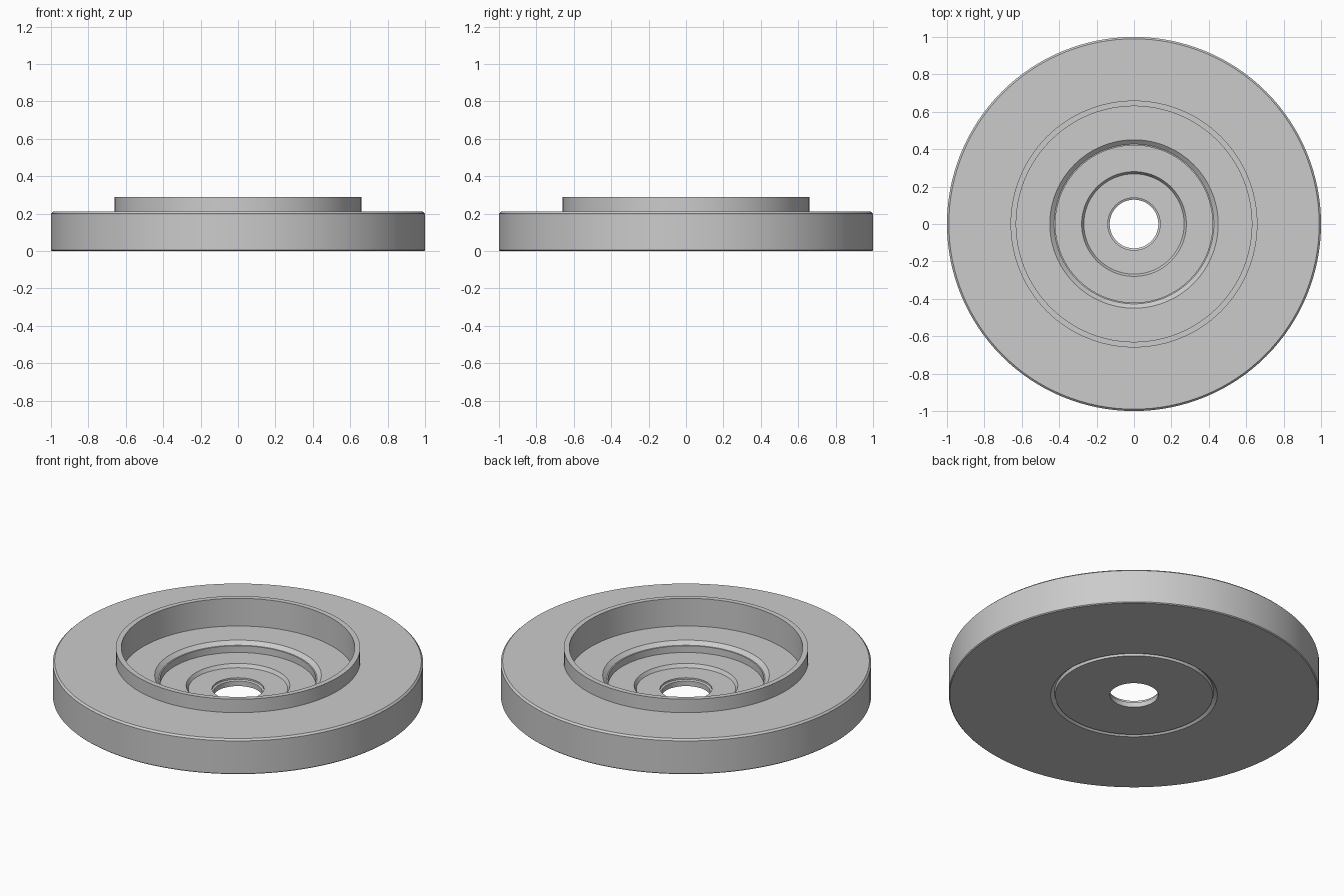
import bpy
import bmesh
import math

cube = bpy.data.objects.get("Cube")
if cube:
    bpy.data.objects.remove(cube, do_unlink=True)

SEGMENTS = 128

# Single plain grey
grey = bpy.data.materials.new("machined grey")
grey.use_nodes = True
colour = (0.6, 0.6, 0.6, 1)
grey.diffuse_color = colour
grey.node_tree.nodes["Principled BSDF"].inputs["Base Color"].default_value = colour


def lathe(name, profile):
    """Turn a closed (radius, height) profile around the z axis."""
    bm = bmesh.new()
    verts = [bm.verts.new((r, 0, z)) for r, z in profile]
    edges = [bm.edges.new((v, verts[(i + 1) % len(verts)]))
             for i, v in enumerate(verts)]
    bmesh.ops.spin(bm, geom=verts + edges, cent=(0, 0, 0), axis=(0, 0, 1),
                   angle=math.tau, steps=SEGMENTS, use_merge=True)
    bmesh.ops.remove_doubles(bm, verts=bm.verts[:], dist=0.0001)
    bmesh.ops.recalc_face_normals(bm, faces=bm.faces[:])
    mesh = bpy.data.meshes.new(name)
    bm.to_mesh(mesh)
    bm.free()
    mesh.materials.append(grey)
    obj = bpy.data.objects.new(name, mesh)
    bpy.context.collection.objects.link(obj)
    bpy.ops.object.select_all(action="DESELECT")
    obj.select_set(True)
    bpy.context.view_layer.objects.active = obj
    bpy.ops.object.shade_smooth_by_angle(angle=math.radians(25))
    return obj


# Underside, outer wall, raised collar, stepped recess and centre bore
lathe("flanged_disc", [
    (0.13, 0), (0.425, 0), (0.43, 0.018), (0.45, 0),
    (0.995, 0), (1, 0.005), (1, 0.2), (0.99, 0.21),
    (0.66, 0.21), (0.66, 0.29), (0.63, 0.29), (0.63, 0.125),
    (0.45, 0.125), (0.427, 0.105), (0.42, 0.105), (0.42, 0.065),
    (0.28, 0.065), (0.268, 0.045),
    (0.14, 0.045), (0.14, 0.035), (0.13, 0.03),
])
